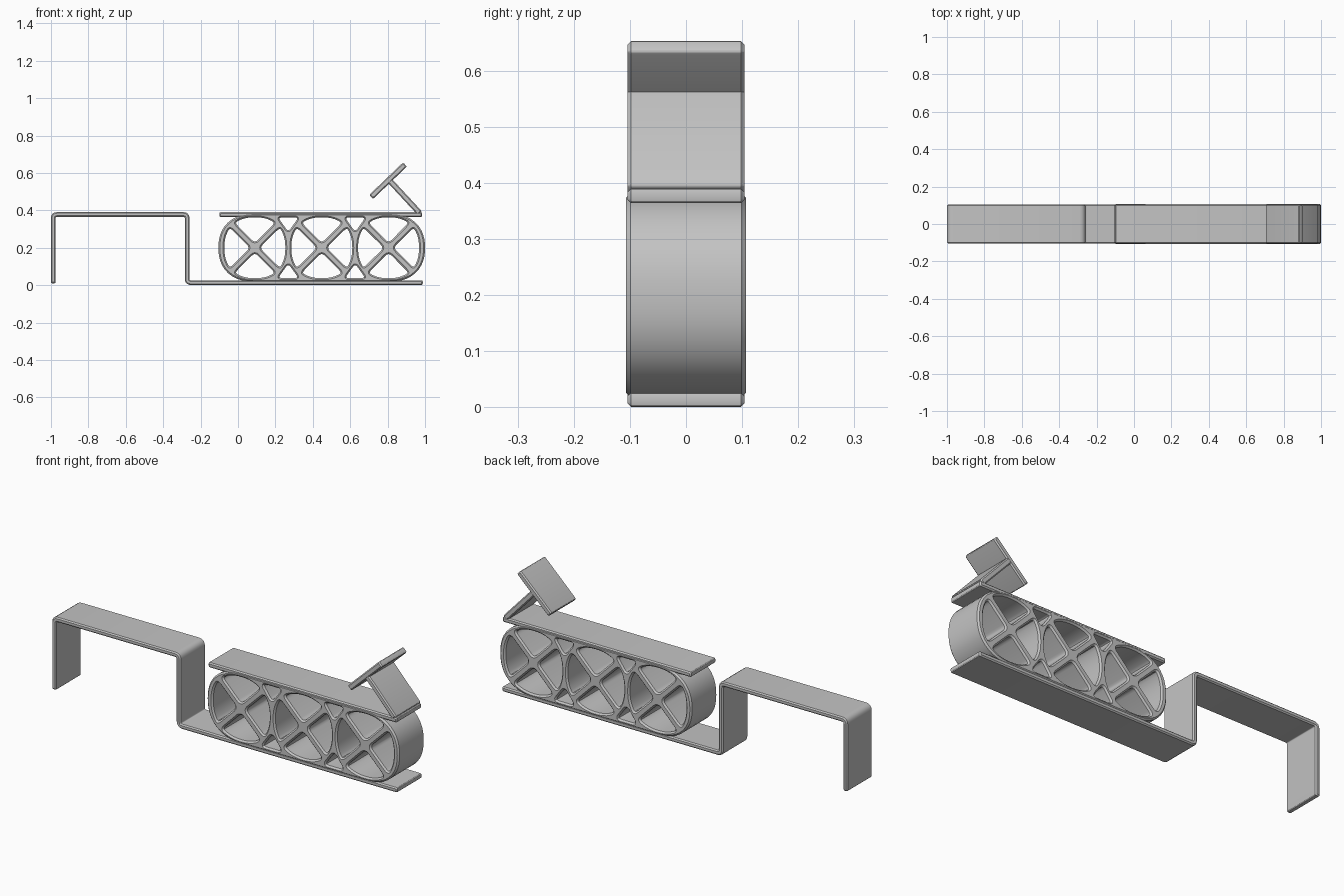
import bpy, bmesh
from math import sin, cos, asin, pi, radians
from mathutils import Vector

cube = bpy.data.objects.get("Cube")
if cube:
    bpy.data.objects.remove(cube, do_unlink=True)

GREY = (0.55, 0.55, 0.55, 1)
plastic = bpy.data.materials.new("grey_plastic")
plastic.use_nodes = True
plastic.diffuse_color = GREY
bsdf = next(n for n in plastic.node_tree.nodes if n.type == "BSDF_PRINCIPLED")
bsdf.inputs["Base Color"].default_value = GREY
bsdf.inputs["Roughness"].default_value = 0.6
parts = []


def fillet(points, radius, closed=True, steps=4):
    """Round the sharp corners of a flat outline; leave gentle ones alone."""
    out, n = [], len(points)
    for i, p in enumerate(points):
        if not closed and i in (0, n - 1):
            out.append(p)
            continue
        a, b = points[i - 1] - p, points[(i + 1) % n] - p
        if a.angle(b) > radians(150):
            out.append(p)
            continue
        start = p + a.normalized() * min(radius, a.length * 0.48)
        end = p + b.normalized() * min(radius, b.length * 0.48)
        for k in range(steps + 1):
            t = k / steps
            out.append(start * (1 - t) ** 2 + p * 2 * t * (1 - t) + end * t * t)
    return out


def side(d):
    return Vector((-d.y, d.x)).normalized()


def offset(points, dist, closed=True):
    """Shift an outline to its left with mitred corners."""
    out, n = [], len(points)
    for i, p in enumerate(points):
        before = p - points[i - 1] if closed or i else points[1] - p
        after = points[(i + 1) % n] - p if closed or i < n - 1 else before
        n1, n2 = side(before), side(after)
        m = (n1 + n2).normalized()
        out.append(p + m * dist / max(m.dot(n1), 0.4))
    return out


def counterclockwise(points):
    area = sum(points[i - 1].cross(p) for i, p in enumerate(points))
    return points if area > 0 else points[::-1]


def slab(name, outline, holes=(), half=0.104, bevel=0.008):
    """Extrude an x-z outline with holes along y, easing every rim."""
    bm = bmesh.new()
    caps = {-1: [], 1: []}
    for index, loop in enumerate([outline, *holes]):
        loop = counterclockwise(loop)
        rim = offset(loop, -bevel if index else bevel)
        rows = [[bm.verts.new((p.x, y, p.y)) for p in pts] for pts, y in
                ((rim, -half), (loop, bevel - half), (loop, half - bevel), (rim, half))]
        n = len(loop)
        for low, high in zip(rows, rows[1:]):
            for i in range(n):
                bm.faces.new((low[i - 1], low[i], high[i], high[i - 1]))
        for sign, row in ((-1, rows[0]), (1, rows[-1])):
            caps[sign] += [bm.edges.get((row[i - 1], row[i])) for i in range(n)]
    for sign, edges in caps.items():
        bmesh.ops.triangle_fill(bm, use_beauty=True, edges=edges, normal=(0, sign, 0))
    bmesh.ops.recalc_face_normals(bm, faces=bm.faces)
    mesh = bpy.data.meshes.new(name)
    bm.to_mesh(mesh)
    bm.free()
    mesh.materials.append(plastic)
    obj = bpy.data.objects.new(name, mesh)
    bpy.context.collection.objects.link(obj)
    parts.append(obj)


def strip(name, path, thickness, bend=0.02, bevel=0.006):
    """A bent flat bar following a path."""
    path = fillet([Vector(p) for p in path], bend, closed=False)
    outline = (offset(path, -thickness / 2, False)
               + offset(path, thickness / 2, False)[::-1])
    slab(name, fillet(outline, 0.008, steps=3), bevel=bevel)


def barrel(cx, rx, rz, angle, power=2.3):
    """Point on a slightly squared oval centred at mid height."""
    c, s = cos(angle), sin(angle)
    r = (abs(c) ** power + abs(s) ** power) ** (-1 / power)
    return Vector((cx + rx * r * c, MID + rz * r * s))


# Long bent clip that continues as the base plate
strip("clip_and_base", [(-0.988, 0.01), (-0.988, 0.378), (-0.272, 0.378),
                        (-0.272, 0.0135), (0.988, 0.0135)], 0.025)

# Lattice body: three oval rings, each crossed by two diagonal struts
MID = 0.2
CENTRES = (0.09, 0.448, 0.805)
STRUT = 0.018
left = [barrel(CENTRES[0], 0.195, 0.182, pi / 2 + pi * i / 24) for i in range(25)]
right = [barrel(CENTRES[2], 0.195, 0.182, -pi / 2 + pi * i / 24) for i in range(25)]
holes = []
for cx in CENTRES:
    for quarter in range(4):
        middle = quarter * pi / 2
        spread = pi / 4 - asin(STRUT / 0.165)
        arc = [barrel(cx, 0.163, 0.163, middle + spread * (k / 5 - 1)) for k in range(11)]
        tip = Vector((cx + cos(middle) * STRUT * 1.41, MID + sin(middle) * STRUT * 1.41))
        holes.append(fillet([tip] + arc, 0.024))
# Small triangular gaps between neighbouring rings
for a, b in zip(CENTRES, CENTRES[1:]):
    x = (a + b) / 2
    for s in (-1, 1):
        gap = [(x, MID + s * 0.085), (x + 0.055, MID + s * 0.162), (x - 0.055, MID + s * 0.162)]
        holes.append(fillet([Vector(p) for p in gap], 0.022))
slab("lattice_body", left + right, holes, half=0.107)

# Top plate and the T-shaped tab leaning above its end
strip("top_plate", [(-0.1, 0.377), (0.985, 0.377)], 0.026)
strip("tab_stem", [(0.81, 0.56), (0.972, 0.385)], 0.03)
strip("tab_plate", [(0.712, 0.472), (0.893, 0.645)], 0.03)

bpy.ops.object.select_all(action="DESELECT")
for obj in parts:
    obj.select_set(True)
bpy.context.view_layer.objects.active = parts[0]
bpy.ops.object.shade_smooth_by_angle(angle=radians(30))
